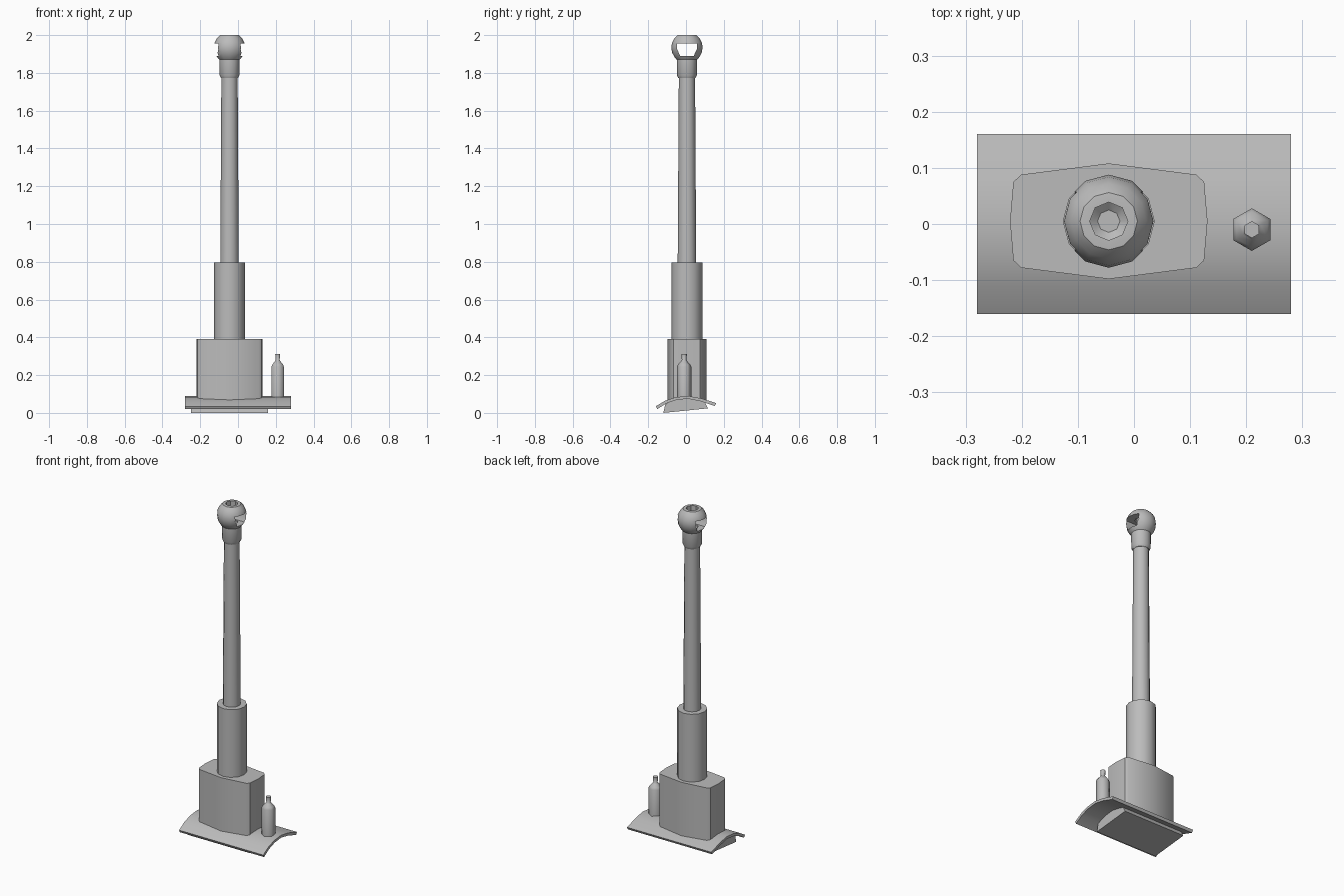
import bpy, bmesh
from math import radians, sin, cos, pi

if "Cube" in bpy.data.objects:
    bpy.data.objects.remove(bpy.data.objects["Cube"])

grey = bpy.data.materials.new("plain grey")
grey.use_nodes = True
grey.diffuse_color = (0.5, 0.5, 0.5, 1)
grey.node_tree.nodes["Principled BSDF"].inputs["Base Color"].default_value = (0.5, 0.5, 0.5, 1)

AXIS_X, AXIS_Y = -0.045, 0.005


def finish(bm, name, angle=40):
    bmesh.ops.recalc_face_normals(bm, faces=bm.faces)
    mesh = bpy.data.meshes.new(name)
    bm.to_mesh(mesh)
    bm.free()
    mesh.materials.append(grey)
    obj = bpy.data.objects.new(name, mesh)
    bpy.context.collection.objects.link(obj)
    bpy.ops.object.select_all(action='DESELECT')
    bpy.context.view_layer.objects.active = obj
    obj.select_set(True)
    if angle:
        bpy.ops.object.shade_smooth_by_angle(angle=radians(angle))
    return obj


def loft(name, rings, angle=40):
    """Skin a list of matching closed rings and cap both ends."""
    bm = bmesh.new()
    loops = [[bm.verts.new(p) for p in ring] for ring in rings]
    n = len(loops[0])
    for a, b in zip(loops, loops[1:]):
        for i in range(n):
            j = (i + 1) % n
            bm.faces.new((a[i], a[j], b[j], b[i]))
    bm.faces.new(loops[0])
    bm.faces.new(loops[-1])
    return finish(bm, name, angle)


def lathe(name, profile, sides, x=AXIS_X, y=AXIS_Y, angle=62):
    """Turn (radius, height) pairs about a vertical axis, with a corner at the back."""
    turns = [pi / 2 + 2 * pi * i / sides for i in range(sides)]
    return loft(name, [[(x + r * cos(t), y + r * sin(t), z) for t in turns]
                       for r, z in profile], angle)


def slab(name, outline, x0, x1):
    """Extrude a (y, z) outline along x."""
    return loft(name, [[(x, y, z) for y, z in outline] for x in (x0, x1)])


# Curved base plate
top = [(-0.16, 0.035), (-0.11, 0.065), (-0.055, 0.083), (0.01, 0.09), (0.08, 0.077), (0.16, 0.052)]
under = [(y * 0.95, z - 0.015) for y, z in reversed(top)]
slab("base_plate", top + under, -0.28, 0.28)

# Solid segment under the plate
slab("base_underside", [(-0.12, 0.0), (0.116, 0.024), (0.1, 0.055),
                        (0.01, 0.08), (-0.055, 0.072), (-0.11, 0.045)], -0.25, 0.16)

# Mantlet block: one quarter outline mirrored into four
quarter = [(0.176, 0.0), (0.17, 0.07), (0.156, 0.083), (0.0, 0.103)]
half = quarter + [(-x, y) for x, y in quarter[-2::-1]]
outline = half + [(x, -y) for x, y in half[-2:0:-1]]
loft("mantlet", [[(AXIS_X + x, AXIS_Y + y, z) for x, y in outline] for z in (0.06, 0.39)])

# Barrel sections
lathe("barrel_sleeve", [(0.082, 0.38), (0.082, 0.797)], 12)
lathe("barrel", [(0.049, 0.79), (0.043, 1.78)], 12)

# Muzzle brake, hollowed by a bore and a sideways window
ball_r, ball_z = 0.083, 1.934
arc = [(ball_r * cos(radians(a)), ball_z + ball_r * sin(radians(a)))
       for a in (-40, -20, 0, 18, 36, 52)]
muzzle = lathe("muzzle_brake", [(0.045, 1.772), (0.053, 1.788), (0.054, 1.87)]
               + arc + [(0.046, 2.0)], 12, angle=40)
bore = lathe("bore_cutter", [(0.02, 1.868), (0.034, 1.88), (0.034, 2.05)], 8)
window = slab("window_cutter", [(y + AXIS_Y, z) for y, z in (
    (-0.036, 1.89), (0.036, 1.89), (0.052, 1.925), (0.052, 1.955), (-0.052, 1.955), (-0.052, 1.925))],
    -0.2, 0.1)
for cutter in (window, bore):
    cutter.hide_render = True
    cutter.hide_set(True)
    cut = muzzle.modifiers.new(cutter.name, 'BOOLEAN')
    cut.operation = 'DIFFERENCE'
    cut.solver = 'EXACT'
    cut.object = cutter
bpy.context.view_layer.objects.active = muzzle
for cut in list(muzzle.modifiers):
    bpy.ops.object.modifier_apply(modifier=cut.name)
bpy.data.objects.remove(window)
bpy.data.objects.remove(bore)
muzzle.select_set(True)
bpy.ops.object.shade_smooth_by_angle(angle=radians(35))

# Small canister beside the mantlet
lathe("canister", [(0.038, 0.075), (0.038, 0.245), (0.032, 0.257), (0.018, 0.272),
                   (0.012, 0.28), (0.015, 0.312)], 6, 0.21, -0.01)
